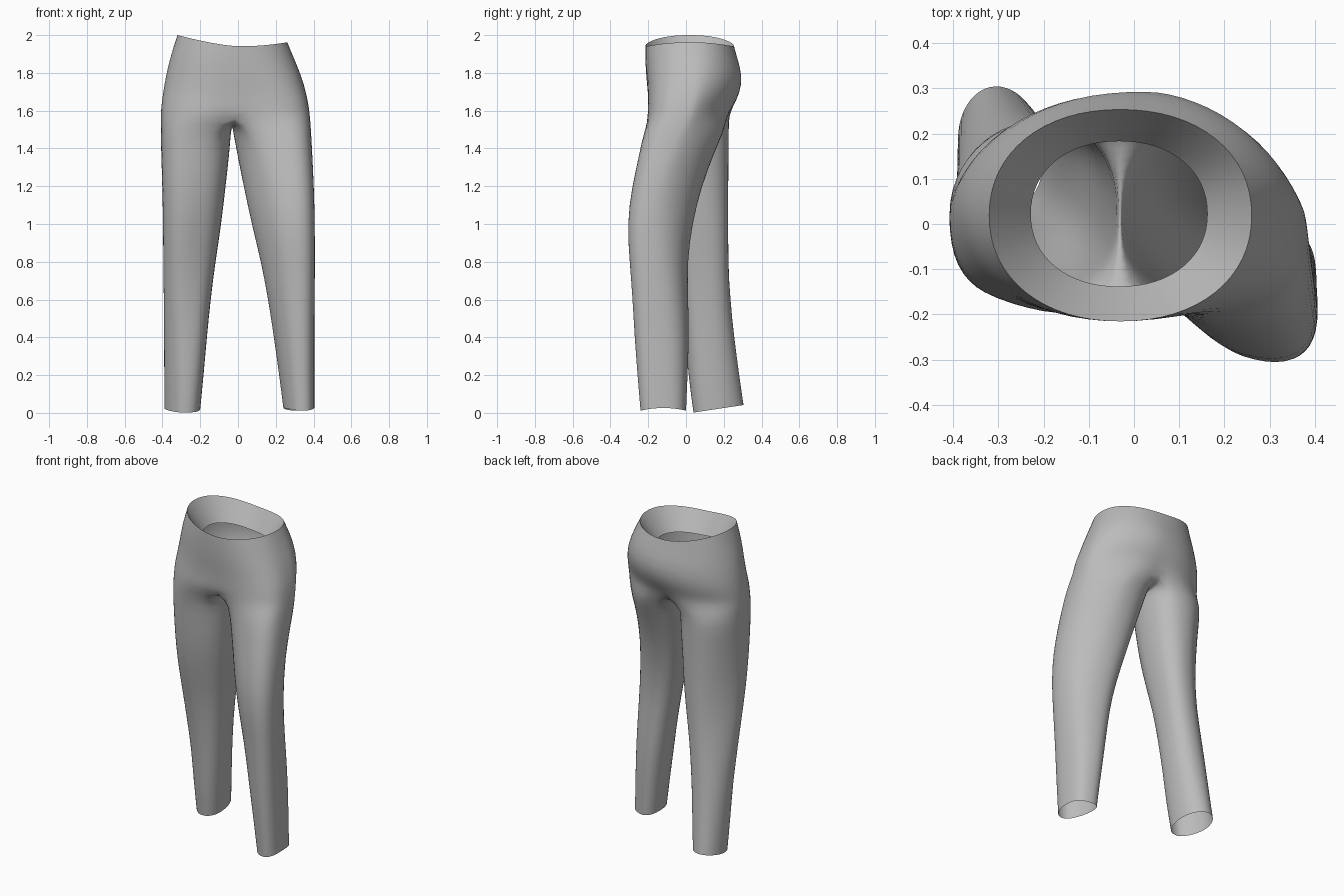
import bpy
from math import sin, cos, pi, radians, exp, copysign, sqrt

cube = bpy.data.objects.get("Cube")
if cube:
    bpy.data.objects.remove(cube)

# One plain cloth colour
cloth = bpy.data.materials.new("grey_cloth")
cloth.use_nodes = True
grey = (0.5, 0.5, 0.5, 1)
cloth.diffuse_color = grey
cloth.node_tree.nodes["Principled BSDF"].inputs["Base Color"].default_value = grey

HALF = 16          # points along half of the hip ring
BRIDGE = 7         # points across the crotch
LEG = HALF + 1 + BRIDGE
EVEN = (2.15, 2.15, 2.15, 2.15)


def ring(box, z, angles, corners, lean=0.0, pinch=0.0, tilt=0.0):
    """Section filling box (x0, x1, y0, y1); angle 0 is the front.
    corners: fullness of front left, back left, back right, front right.
    tilt: slant of the section towards one diagonal."""
    x0, x1, y0, y1 = box
    cx, cy, rx, ry = (x0 + x1) / 2, (y0 + y1) / 2, (x1 - x0) / 2, (y1 - y0) / 2
    points = []
    for t in angles:
        s, c = sin(t), -cos(t)
        power = corners[int((t % (2 * pi)) / (pi / 2)) % 4]
        u = copysign(abs(s) ** (2 / power), s)
        v = copysign(abs(c) ** (2 / power), c)
        x = rx * 1.008 * u
        y = ry * 1.008 * (v * sqrt(1 - tilt * tilt) + tilt * u)
        y *= 1 - pinch * exp(-x * x / 0.006)
        px, py = cx + x + lean * max(y, 0), cy + y
        points.append((px, py, z(px, py) if callable(z) else z))
    return points


def add(verts, points):
    start = len(verts)
    verts.extend(points)
    return list(range(start, len(verts)))


def stitch(faces, upper, lower):
    n = len(upper)
    for i in range(n):
        j = (i + 1) % n
        faces.append((lower[i], lower[j], upper[j], upper[i]))


def build(name, verts, faces):
    mesh = bpy.data.meshes.new(name)
    mesh.from_pydata(verts, [], faces)
    mesh.materials.append(cloth)
    for poly in mesh.polygons:
        poly.use_smooth = True
    obj = bpy.data.objects.new(name, mesh)
    bpy.context.collection.objects.link(obj)
    sub = obj.modifiers.new("smooth", 'SUBSURF')
    sub.levels = sub.render_levels = 1


def rim_height(x, y):
    if x < 0:
        return 1.94 + 0.06 * (-x / 0.32) ** 1.4
    return 1.94 + 0.022 * (x / 0.26) ** 2


around = [2 * pi * i / (2 * HALF) for i in range(2 * HALF)]
rim = ring((-0.32, 0.26, -0.215, 0.253), rim_height, around, EVEN)

# Hips: box, height, corners, lean, pinch
hips = [
    ((-0.36, 0.293, -0.215, 0.27), 1.88, (2.3, 1.9, 2.3, 2.2), 0.15, 0),
    ((-0.383, 0.335, -0.21, 0.3), 1.78, (2.6, 1.6, 2.3, 2.3), 0.24, 0),
    ((-0.398, 0.36, -0.203, 0.287), 1.69, (3.1, 1.5, 2.3, 2.5), 0.19, 0.02),
    ((-0.405, 0.372, -0.205, 0.26), 1.63, (3.4, 1.5, 2.2, 2.6), 0.1, 0.05),
    ((-0.408, 0.38, -0.208, 0.24), 1.57, (3.4, 1.5, 2.1, 2.6), 0.03, 0.12),
]
verts, faces = [], []
last = add(verts, rim)
for box, z, corners, lean, pinch in hips:
    nxt = add(verts, ring(box, z, around, corners, lean, pinch))
    stitch(faces, last, nxt)
    last = nxt

# Crotch strip from back to front, shared by both legs
front, back = verts[last[0]], verts[last[HALF]]
strip = []
for k in range(1, BRIDGE + 1):
    u = k / (BRIDGE + 1)
    strip.append((-0.03, back[1] + (front[1] - back[1]) * u, back[2] - 0.05 * sin(pi * u)))
strip = add(verts, strip)

# Legs: box, height, corners and tilt of each section, thigh to ankle
left_leg = [
    ((-0.026, 0.387, -0.22, 0.2), 1.49, (3, 1.6, 2.2, 2.1), -0.1),
    ((-0.006, 0.393, -0.24, 0.15), 1.38, (2.8, 1.7, 2.2, 1.9), -0.2),
    ((0.03, 0.402, -0.28, 0.08), 1.2, (2.5, 1.85, 2.2, 1.75), -0.3),
    ((0.072, 0.407, -0.308, 0.03), 1.0, (2.4, 2.2, 2.2, 1.7), -0.32),
    ((0.122, 0.407, -0.294, 0.005), 0.8, (2.4, 2.5, 2.2, 1.8), -0.3),
    ((0.16, 0.406, -0.28, 0.01), 0.6, (2.4, 2.6, 2.2, 1.8), -0.25),
    ((0.19, 0.404, -0.27, 0.015), 0.4, (2.4, 2.7, 2.2, 1.8), -0.2),
    ((0.218, 0.404, -0.255, 0.008), 0.2, (2.4, 2.8, 2.2, 1.8), -0.18),
    ((0.24, 0.404, -0.24, 0.0), lambda x, y: 0.012 - y * (y + 0.24), (2.4, 2.9, 2.2, 1.8), -0.15),
]
right_leg = [
    ((-0.409, -0.038, -0.172, 0.228), 1.49, (2.3, 2.3, 2.0, 2.7), 0),
    ((-0.407, -0.045, -0.158, 0.226), 1.38, (2.4, 2.3, 1.9, 2.7), 0.05),
    ((-0.401, -0.066, -0.145, 0.223), 1.2, (2.7, 2.2, 1.7, 2.5), 0.12),
    ((-0.397, -0.088, -0.115, 0.223), 1.0, (3, 2.2, 1.6, 2.2), 0.22),
    ((-0.396, -0.12, -0.065, 0.222), 0.8, (3, 2.2, 1.6, 2.0), 0.22),
    ((-0.393, -0.145, -0.03, 0.235), 0.6, (2.8, 2.2, 1.8, 2.0), 0.1),
    ((-0.391, -0.165, -0.002, 0.255), 0.4, (2.6, 2.2, 1.95, 1.8), 0),
    ((-0.391, -0.182, 0.012, 0.282), 0.2, (2.5, 2.1, 2.0, 1.7), -0.05),
    ((-0.39, -0.2, 0.04, 0.305), lambda x, y: 0.002 + 0.15 * (y - 0.04), (2.4, 2.0, 2.0, 1.65), -0.1),
]
left_top = last[:HALF + 1] + strip
right_top = last[HALF:] + [last[0]] + strip[::-1]
for top, outward, sections in ((left_top, 90, left_leg), (right_top, 270, right_leg)):
    angles = [radians(outward + (i - HALF / 2) * 360 / LEG) for i in range(LEG)]
    upper = top
    for box, z, corners, tilt in sections:
        lower = add(verts, ring(box, z, angles, corners, tilt=tilt))
        stitch(faces, upper, lower)
        upper = lower
build("trousers", verts, faces)

# Waist facing folded inward from the rim
verts, faces = [], []
outer = add(verts, rim)
inner = add(verts, ring((-0.228, 0.162, -0.138, 0.183),
                        lambda x, y: rim_height(x, y) - 0.12, around, EVEN))
stitch(faces, inner, outer)
build("waist_facing", verts, faces)
